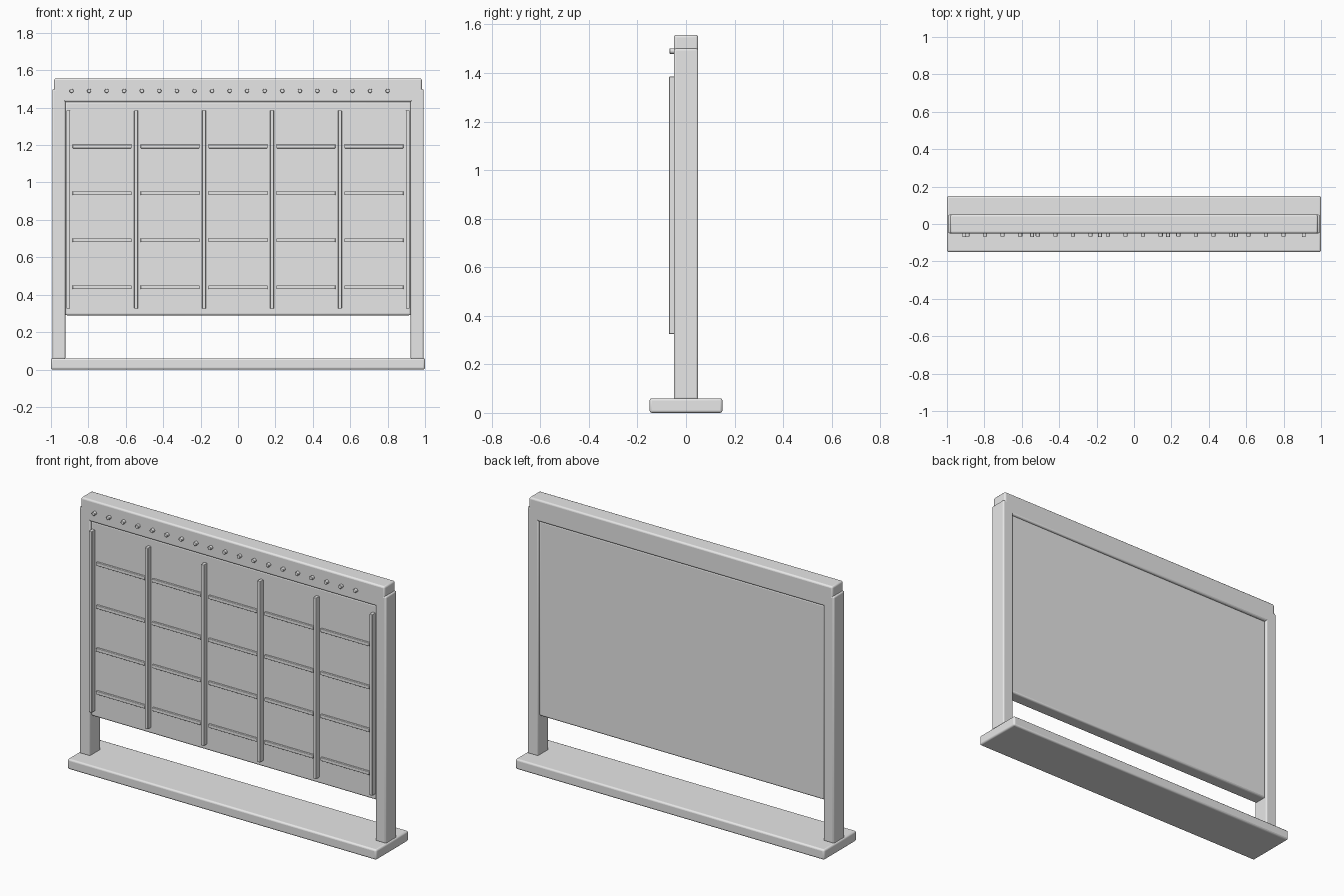
import bpy
import math

if "Cube" in bpy.data.objects:
    bpy.data.objects.remove(bpy.data.objects["Cube"])

grey = bpy.data.materials.new("light_grey")
grey.diffuse_color = (0.8, 0.8, 0.8, 1.0)
grey.use_nodes = True
grey.node_tree.nodes["Principled BSDF"].inputs["Base Color"].default_value = grey.diffuse_color


def finish(obj, name, bevel):
    """Name, colour, round the edges and smooth one part."""
    obj.name = name
    obj.data.materials.append(grey)
    mod = obj.modifiers.new("rounded_edges", 'BEVEL')
    mod.width = bevel
    mod.segments = 3
    mod.limit_method = 'ANGLE'
    bpy.ops.object.shade_smooth_by_angle(angle=math.radians(35))
    return obj


def box(name, x, y, z, bevel):
    """Box from (min, max) ranges along each axis."""
    bpy.ops.mesh.primitive_cube_add(
        size=1, location=[(a + b) / 2 for a, b in (x, y, z)])
    obj = bpy.context.object
    obj.scale = [b - a for a, b in (x, y, z)]
    bpy.ops.object.transform_apply(location=False, rotation=False, scale=True)
    return finish(obj, name, bevel)


# Base plank
box("base", (-1, 1), (-0.15, 0.15), (0, 0.06), 0.01)

# Side posts
for side, label in ((-1, "left"), (1, "right")):
    x = sorted((side * 0.923, side * 0.993))
    box(label + "_post", x, (-0.05, 0.05), (0.055, 1.5), 0.008)

# Top rail
box("top_rail", (-0.983, 0.983), (-0.05, 0.05), (1.43, 1.557), 0.01)

# Hanging back panel, slightly recessed in the frame
box("panel", (-0.925, 0.925), (-0.04, 0.04), (0.29, 1.432), 0.01)

# Upright dividers on the front
pitch = 0.3632
for i in range(6):
    x = -0.908 + i * pitch
    box(f"divider_{i + 1}", (x - 0.01, x + 0.01), (-0.07, -0.035),
        (0.325, 1.385), 0.003)

# Short shelf strips between the dividers
for row in range(4):
    z = 0.44 + row * 0.251
    for col in range(5):
        x = -0.908 + (col + 0.5) * pitch
        box(f"shelf_strip_{row + 1}_{col + 1}", (x - 0.158, x + 0.158),
            (-0.051, -0.035), (z - 0.01, z + 0.01), 0.003)

# Row of pegs on the top rail
for i in range(19):
    bpy.ops.mesh.primitive_cylinder_add(
        vertices=16, radius=0.011, depth=0.022,
        location=(-0.89 + i * 0.0939, -0.057, 1.49),
        rotation=(math.radians(90), 0, 0))
    finish(bpy.context.object, f"peg_{i + 1}", 0.003)
